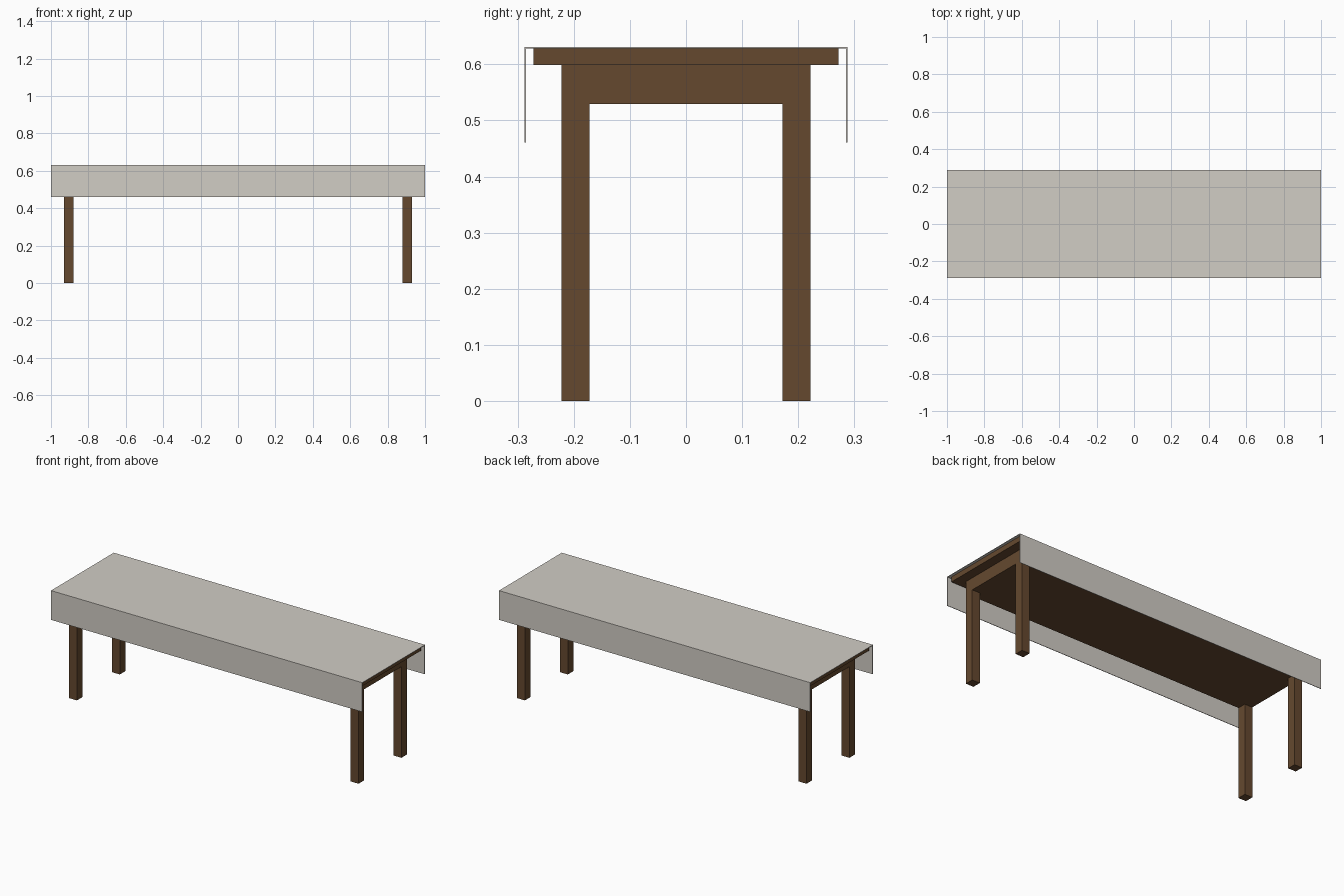
import bpy, bmesh
from mathutils import Matrix

if "Cube" in bpy.data.objects:
    bpy.data.objects.remove(bpy.data.objects["Cube"])


def material(name, color):
    m = bpy.data.materials.new(name)
    m.diffuse_color = (*color, 1)
    m.use_nodes = True
    m.node_tree.nodes["Principled BSDF"].inputs["Base Color"].default_value = m.diffuse_color
    return m


wood = material("dark_wood", (0.13, 0.066, 0.028))
linen = material("pale_linen", (0.64, 0.61, 0.56))


def finish(name, bm, mat):
    mesh = bpy.data.meshes.new(name)
    bmesh.ops.recalc_face_normals(bm, faces=bm.faces)
    bm.to_mesh(mesh)
    bm.free()
    mesh.materials.append(mat)
    obj = bpy.data.objects.new(name, mesh)
    bpy.context.collection.objects.link(obj)
    return obj


def box(name, lo, hi, mat):
    size = [b - a for a, b in zip(lo, hi)]
    mid = [(a + b) / 2 for a, b in zip(lo, hi)]
    bm = bmesh.new()
    bmesh.ops.create_cube(bm, size=1, matrix=Matrix.Translation(mid) @ Matrix.Diagonal((*size, 1)))
    return finish(name, bm, mat)


# Table top and the solid frame under it
box("table_top", (-0.985, -0.272, 0.599), (0.985, 0.272, 0.628), wood)
box("under_frame", (-0.93, -0.222, 0.529), (0.93, 0.222, 0.599), wood)

# Four square legs, flush with the frame corners
for sx, end in ((-1, "left"), (1, "right")):
    for sy, side in ((-1, "front"), (1, "back")):
        x, y = sx * 0.905, sy * 0.197
        box(f"{side}_{end}_leg", (x - 0.025, y - 0.025, 0), (x + 0.025, y + 0.025, 0.529), wood)

# Thin cloth: channel profile draped over front and back, swept along x
W, T, LOW, TOP = 0.288, 0.003, 0.461, 0.631
profile = [(-W, LOW), (-W, TOP), (W, TOP), (W, LOW),
           (W - T, LOW), (W - T, TOP - T), (T - W, TOP - T), (T - W, LOW)]
bm = bmesh.new()
face = bm.faces.new([bm.verts.new((-1, y, z)) for y, z in profile])
ext = bmesh.ops.extrude_face_region(bm, geom=[face], use_keep_orig=True)
bmesh.ops.translate(bm, vec=(2, 0, 0),
                    verts=[g for g in ext["geom"] if isinstance(g, bmesh.types.BMVert)])
finish("table_cloth", bm, linen)
